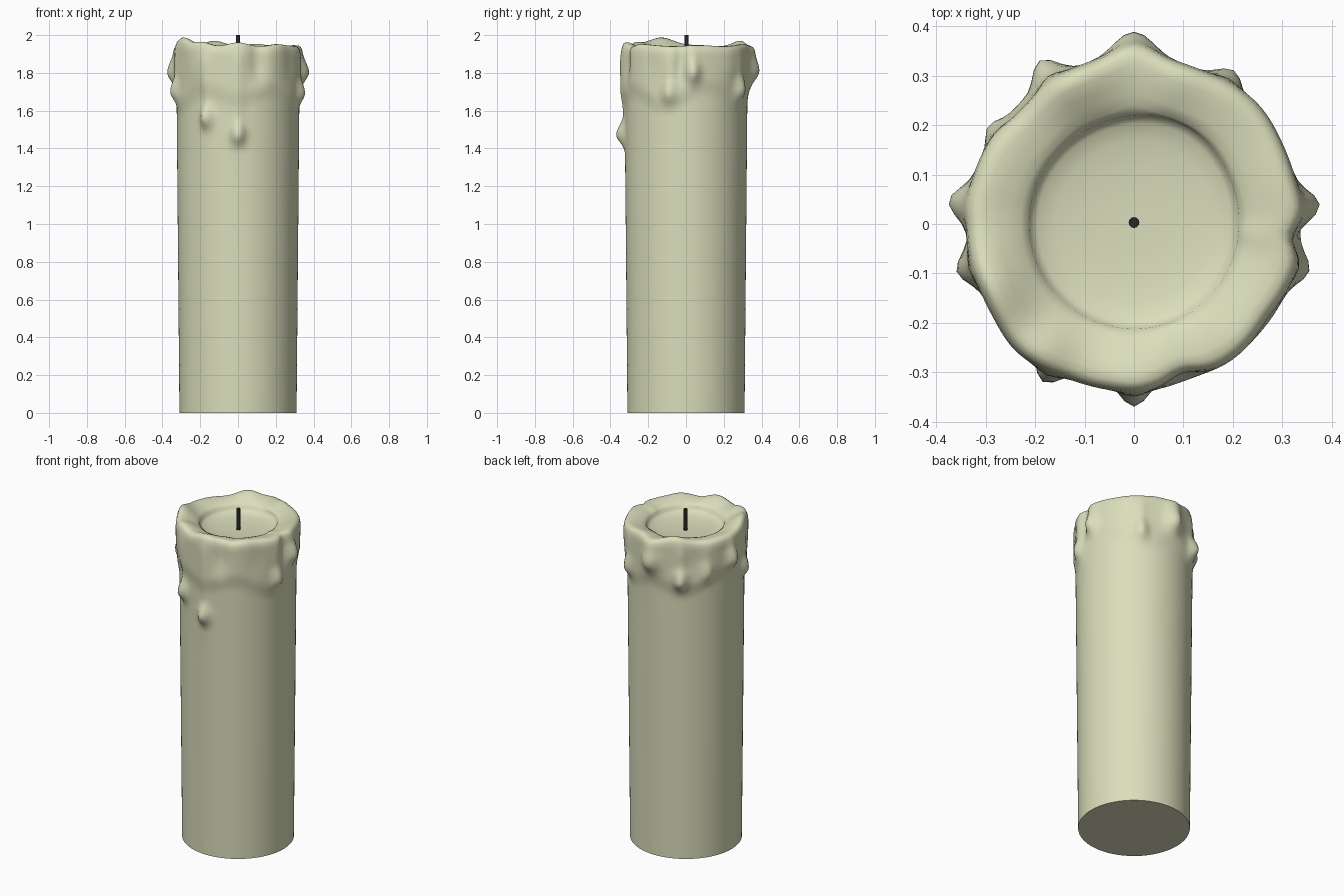
import bpy, bmesh, math

default = bpy.data.objects.get("Cube")
if default:
    bpy.data.objects.remove(default, do_unlink=True)


def material(name, rgb):
    m = bpy.data.materials.new(name)
    m.use_nodes = True
    m.diffuse_color = (*rgb, 1)
    m.node_tree.nodes["Principled BSDF"].inputs["Base Color"].default_value = (*rgb, 1)
    return m


wax = material("pale wax", (0.71, 0.73, 0.50))
char = material("charred wick", (0.02, 0.02, 0.024))

SEGMENTS = 120

# Drips: angle in degrees, height of the bulb, bulge, half width in degrees
DRIPS = [(270, 1.47, 0.046, 6), (240, 1.56, 0.045, 6), (345, 1.69, 0.030, 6),
         (6, 1.80, 0.040, 6), (57, 1.71, 0.033, 6), (90, 1.80, 0.030, 8),
         (120, 1.71, 0.045, 6), (146, 1.75, 0.020, 5), (173, 1.80, 0.040, 6),
         (195, 1.70, 0.034, 6)]
# Rim humps and dents: angle, change, half width in degrees
RIM_HEIGHT = [(203, 0.045, 18), (235, 0.02, 10), (113, 0.024, 14), (270, 0.015, 12),
              (75, 0.01, 10), (310, 0.008, 10)]
RIM_RADIUS = [(355, -0.018, 5), (288, -0.022, 8), (325, -0.008, 10), (135, -0.014, 12),
              (90, 0.024, 9), (45, 0.01, 14), (228, 0.012, 12)]


def bell(x, width):
    return math.exp(-(x / width) ** 2)


def turn(a, b):
    return (a - b + 180) % 360 - 180


def smooth(lo, hi, x):
    t = min(1, max(0, (x - lo) / (hi - lo)))
    return t * t * (3 - 2 * t)


def humps(table, angle):
    return sum(h * bell(turn(angle, a), w) for a, h, w in table)


def outer_radius(angle, z):
    # Tapered shaft, wavy overflow collar, then the hanging drips
    edge = 1.65 + 0.035 * math.sin(math.radians(angle * 5)) + 0.02 * math.sin(math.radians(angle * 3))
    collar = smooth(edge - 0.03, edge + 0.08, z)
    r = 0.31 + 0.009 * z + 0.012 * collar
    r += humps(RIM_RADIUS, angle) * smooth(1.68, 1.85, z)
    for a, height, bulge, width in DRIPS:
        dz = z - height
        bulb = bell(dz, 0.075 if dz > 0 else 0.05)
        streak = 0.22 * smooth(-0.02, 0.04, dz) * (1 - smooth(1.85, 1.94, z))
        r += bulge * max(bulb, streak) * bell(turn(angle, a), width * (1 if dz < 0.05 else 0.85))
    return r


def build_candle():
    bm = bmesh.new()
    low = [0, 0.01, 0.4, 0.8, 1.2, 1.36]
    heights = low + [1.38 + 0.018 * i for i in range(30)]
    # Rolled rim: inset from the outer wall, height, share of the hump height
    lip = [(0.003, 1.922, 0.8), (0.01, 1.936, 0.95), (0.022, 1.943, 1.0), (0.04, 1.944, 0.9),
           (0.065, 1.940, 0.6), (0.09, 1.934, 0.3), (0.112, 1.926, 0.1)]
    # Hollow: radius, height
    well = [(0.212, 1.915), (0.209, 1.900), (0.195, 1.890), (0.16, 1.881),
            (0.11, 1.875), (0.05, 1.872)]
    rings = [[] for _ in range(len(heights) + len(lip) + len(well))]
    for s in range(SEGMENTS):
        angle = 360 * s / SEGMENTS
        c, n = math.cos(math.radians(angle)), math.sin(math.radians(angle))
        rise = humps(RIM_HEIGHT, angle) + 0.003 * math.sin(math.radians(angle * 7))
        top = outer_radius(angle, 1.91)
        column = [(outer_radius(angle, z), z + rise * 0.7 * smooth(1.78, 1.91, z)) for z in heights]
        column += [(top - inset * (1 + (top - 0.34) * 5), z + rise * k) for inset, z, k in lip]
        widen = 1 + 0.06 * bell(turn(angle, 65), 35)
        column += [(r * widen, z) for r, z in well]
        for ring, (r, z) in zip(rings, column):
            ring.append(bm.verts.new((r * c, r * n, z)))
    for a, b in zip(rings, rings[1:]):
        for s in range(SEGMENTS):
            t = (s + 1) % SEGMENTS
            bm.faces.new((a[s], a[t], b[t], b[s]))
    bm.faces.new(rings[0][::-1])
    bm.faces.new(rings[-1])
    mesh = bpy.data.meshes.new("candle_body")
    bm.to_mesh(mesh)
    bm.free()
    mesh.materials.append(wax)
    body = bpy.data.objects.new("candle_body", mesh)
    bpy.context.collection.objects.link(body)
    return body


def shade(obj, degrees):
    bpy.ops.object.select_all(action="DESELECT")
    obj.select_set(True)
    bpy.context.view_layer.objects.active = obj
    bpy.ops.object.shade_smooth_by_angle(angle=math.radians(degrees))


shade(build_candle(), 60)

# Wick
bpy.ops.mesh.primitive_cylinder_add(vertices=12, radius=0.011, depth=0.135, location=(0, 0.003, 1.9325))
wick = bpy.context.object
wick.name = "wick"
wick.data.materials.append(char)
shade(wick, 40)
